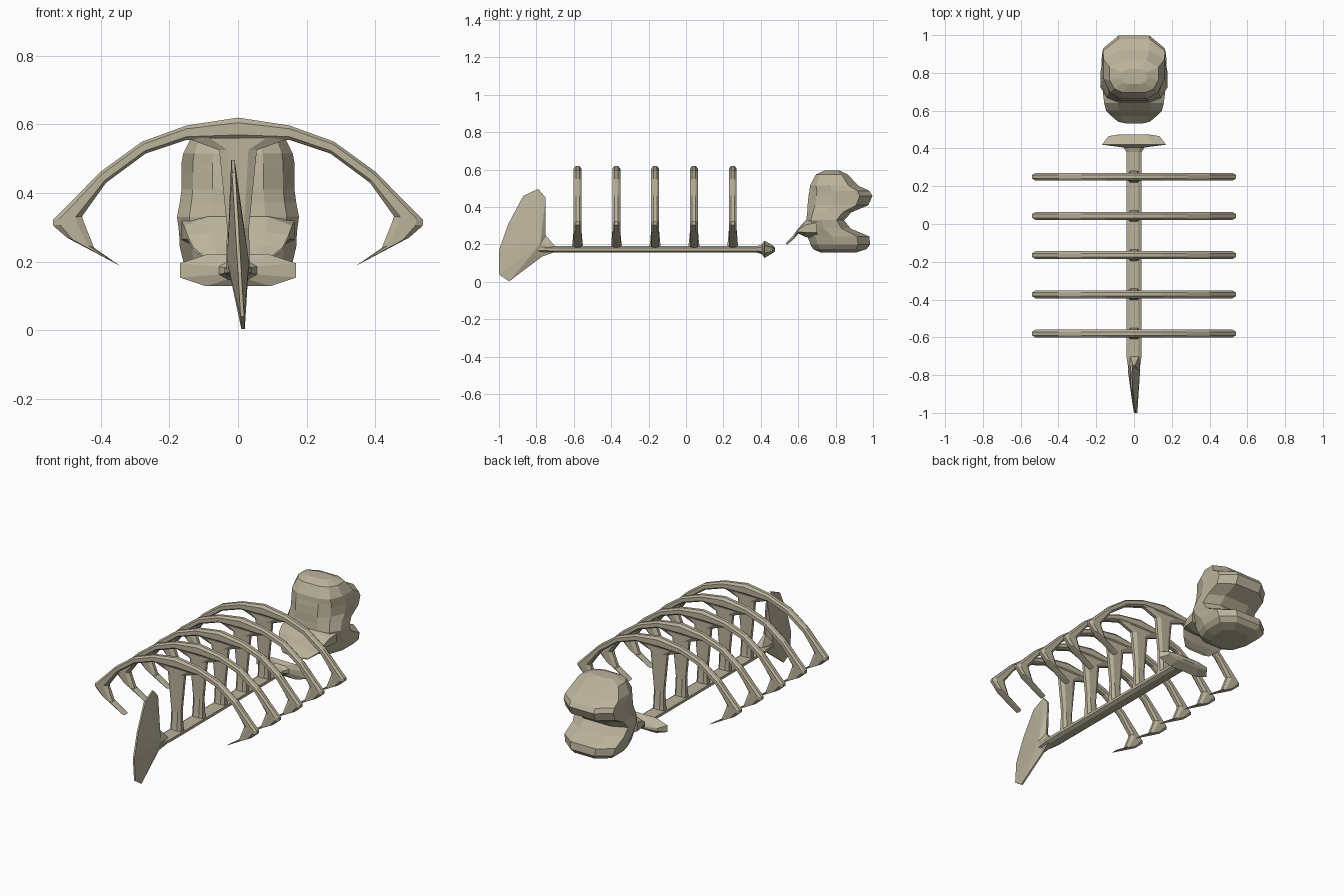
import bpy, bmesh, math
from mathutils import Vector

if "Cube" in bpy.data.objects:
    bpy.data.objects.remove(bpy.data.objects["Cube"])

bone = bpy.data.materials.new("bone_beige")
bone.diffuse_color = (0.50, 0.45, 0.33, 1)
bone.use_nodes = True
bone.node_tree.nodes["Principled BSDF"].inputs["Base Color"].default_value = bone.diffuse_color


def make(name, verts, faces):
    bm = bmesh.new()
    vs = [bm.verts.new(v) for v in verts]
    for f in faces:
        bm.faces.new([vs[i] for i in f])
    bmesh.ops.recalc_face_normals(bm, faces=bm.faces)
    me = bpy.data.meshes.new(name)
    bm.to_mesh(me)
    bm.free()
    me.materials.append(bone)
    ob = bpy.data.objects.new(name, me)
    bpy.context.collection.objects.link(ob)
    return ob


def loft(name, rings):
    n = len(rings[0])
    faces = [list(range(n)), [(len(rings) - 1) * n + i for i in range(n)]]
    for r in range(len(rings) - 1):
        for i in range(n):
            j = (i + 1) % n
            faces.append([r * n + i, r * n + j, (r + 1) * n + j, (r + 1) * n + i])
    return make(name, [v for ring in rings for v in ring], faces)


# chamfered square section, unit half size
OCT = [(1, .45), (.55, 1), (-.55, 1), (-1, .45), (-1, -.45), (-.55, -1), (.55, -1), (1, -.45)]

# spine with flared front plate: y, half width, half height
spine = [(-.80, .025, .014), (-.70, .04, .018), (.38, .04, .018), (.405, .055, .026),
         (.42, .17, .046), (.465, .135, .02), (.475, .07, .01)]
loft("spine", [[(a * w, y, .174 + b * h) for a, b in OCT] for y, w, h in spine])

# rib arch: (outer x, z, inner x, z) from crown to tip
half = [(0, .62, 0, .555), (.15, .597, .15, .555), (.28, .55, .27, .515),
        (.40, .463, .385, .43), (.54, .322, .455, .332), (.54, .305, .45, .315),
        (.50, .27, .42, .24), (.34, .185, .357, .196)]
arch = [(-a, b, -c, d) for a, b, c, d in half[:0:-1]] + half
# rib post: z, half width, half depth
post = [(.18, .036, .032), (.21, .034, .027), (.30, .032, .019), (.525, .055, .019), (.56, .15, .019)]
for k in range(5):
    y0 = -.58 + k * .2075
    rings = []
    for ox, oz, ix, iz in arch:
        o, i = Vector((ox, y0, oz)), Vector((ix, y0, iz))
        rings.append([(o + i) / 2 + (o - i) / 2 * a + Vector((0, .021 * b, 0)) for a, b in OCT])
    loft(f"rib_arch_{k + 1}", rings)
    loft(f"rib_post_{k + 1}", [[(a * w, y0 + b * d, z) for a, b in OCT] for z, w, d in post])

# tail fin: thin leaning blade, outline in y, z
edge = [(-.945, .003), (-1, .04), (-1, .17), (-.95, .31), (-.87, .46), (-.79, .497),
        (-.75, .45), (-.75, .25), (-.70, .19), (-.70, .16), (-.77, .135), (-.87, .06)]
verts, n = [], len(edge)
for s in (-1, 1):
    for y, z in edge:
        t = .022 if y > -.72 else .005
        verts.append((s * t - .06 * (z - .25), y, z))
verts += [(-.032, -.78, .20), (.032, -.78, .20)]
faces = []
for i in range(n):
    j = (i + 1) % n
    faces += [[i, j, n + j, n + i], [i, j, 2 * n], [n + j, n + i, 2 * n + 1]]
make("tail_fin", verts, faces)

# skull: stacked levels of z, back y, front y, half width
levels = [(.157, .72, .91, .09), (.175, .68, .965, .14), (.20, .665, .985, .16), (.243, .65, .98, .17),
          (.285, .645, .88, .172), (.33, .643, .845, .178), (.372, .648, .885, .17),
          (.41, .65, .975, .165), (.46, .655, .997, .165), (.487, .66, .98, .165),
          (.515, .663, .92, .16), (.575, .695, .865, .13), (.595, .74, .82, .07)]
SECT = [(.5, 1), (1, .6), (1, -.2), (.8, -.75), (.45, -1)]
SECT += [(-a, b) for a, b in SECT[::-1]]
loft("skull", [[(a * w, (y0 + y1) / 2 + b * (y1 - y0) / 2, z) for a, b in SECT]
               for z, y0, y1, w in levels])

# flared collar plate behind the skull: y, half width, mid z, half height
collar = [(.522, .085, .202, .004), (.56, .13, .236, .010), (.60, .148, .272, .013),
          (.64, .158, .285, .045), (.70, .165, .29, .06)]
loft("skull_collar", [[(a * w, y + (.02 * abs(a) if y < .58 else 0), z + b * h) for a, b in OCT]
                      for y, w, z, h in collar])
